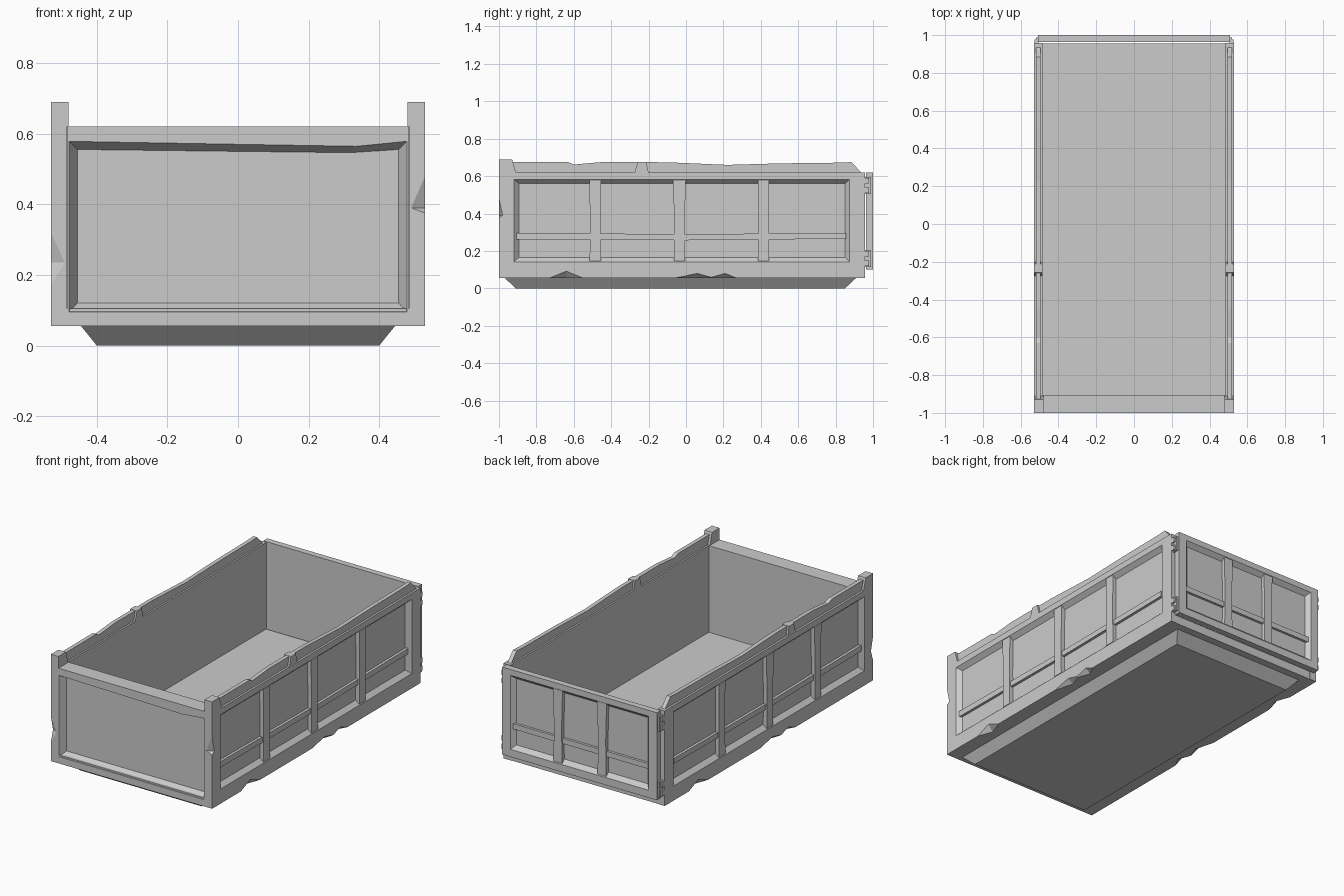
import bpy, bmesh
from mathutils import Vector

if "Cube" in bpy.data.objects:
    bpy.data.objects.remove(bpy.data.objects["Cube"])


def make(name, verts, faces):
    me = bpy.data.meshes.new(name)
    me.from_pydata([tuple(v) for v in verts], [], faces)
    bm = bmesh.new()
    bm.from_mesh(me)
    bmesh.ops.recalc_face_normals(bm, faces=bm.faces)
    bm.to_mesh(me)
    bm.free()
    ob = bpy.data.objects.new(name, me)
    bpy.context.collection.objects.link(ob)
    return ob


def loft(name, loops):
    """Solid skinned through equal-length loops, capped at both ends."""
    n = len(loops[0])
    verts = [v for lp in loops for v in lp]
    faces = [tuple(range(n)), tuple(range(len(verts) - n, len(verts)))]
    for k in range(len(loops) - 1):
        for i in range(n):
            j = (i + 1) % n
            faces.append((k * n + i, k * n + j, k * n + n + j, k * n + n + i))
    return make(name, verts, faces)


def rect(u0, u1, v0, v1, sag=0.0):
    w = u1 - u0
    return [(u0, v0), (u1, v0), (u1, v1), (u0 + .85 * w, v1 - sag),
            (u0 + .5 * w, v1 - .6 * sag), (u0, v1)]


def panel(name, to, outer, opening, inner, depth, thick):
    """Slab with a sloped-edge recess; `to` maps (u, v, depth) to world."""
    loops = [(outer, thick), (outer, 0), (opening, 0), (inner, depth)]
    return loft(name, [[to(u, v, d) for u, v in pts] for pts, d in loops])


def prism(name, pts, x0, x1):
    return loft(name, [[(x, y, z) for y, z in pts] for x in (x0, x1)])


def box(name, x0, x1, y0, y1, z0, z1):
    return prism(name, [(y0, z0), (y1, z0), (y1, z1), (y0, z1)], x0, x1)


def chip(ob, pts):
    """Knock a wedge out of an edge: convex hull of the points is subtracted."""
    bm = bmesh.new()
    for p in pts:
        bm.verts.new(p)
    bmesh.ops.convex_hull(bm, input=bm.verts)
    bmesh.ops.recalc_face_normals(bm, faces=bm.faces)
    me = bpy.data.meshes.new("chip_cutter")
    bm.to_mesh(me)
    bm.free()
    cut = bpy.data.objects.new("chip_cutter", me)
    bpy.context.collection.objects.link(cut)
    cut.hide_render = True
    mod = ob.modifiers.new("chip", 'BOOLEAN')
    mod.operation, mod.solver, mod.object = 'DIFFERENCE', 'EXACT', cut
    bpy.context.view_layer.objects.active = ob
    bpy.ops.object.modifier_apply(modifier=mod.name)
    bpy.data.objects.remove(cut)


# Tapered underside and floor
loft("underside", [[(-x, y0, z), (x, y0, z), (x, y1, z), (-x, y1, z)]
                   for x, y0, y1, z in ((.4, -.91, .85, 0), (.445, -.97, .91, .056))])
box("floor", -.487, .487, -.998, .955, .055, .105)

# Front wall with dented recess
panel("front_wall", lambda u, v, d: (u, -1 + d, v),
      rect(-.482, .482, .055, .62), rect(-.478, .478, .095, .578, .014),
      rect(-.455, .455, .12, .555, .009), .04, .095)

# Tailgate with recess, two ribs and a rail
panel("tailgate", lambda u, v, d: (u, 1 - d, v),
      rect(-.508, .508, .1, .62), rect(-.455, .455, .145, .585),
      rect(-.432, .432, .168, .562), .025, .037)
for s in (-1, 1):
    loft("tailgate_rib", [[(s * .145 + dx * w, y, z) for dx, y in
                           ((-1, .97), (1, .97), (1, .997), (-1, .997))]
                          for z, w in ((.15, .028), (.36, .025), (.583, .031))])
box("tailgate_rail", -.445, .445, .97, .99, .265, .297)

for s in (-1, 1):
    side = "right" if s > 0 else "left"

    # Side wall with recessed panel
    wall = panel(side + "_wall", lambda u, v, d: (s * (.53 - d), u, v),
                 rect(-1, .957, .055, .62), rect(-.92, .875, .142, .583),
                 rect(-.893, .85, .166, .56), .026, .046)

    # Chipped lower edge and front corner
    for y0, y1, yp, zp in ((-.73, -.55, -.64, .092), (-.06, .15, .06, .08),
                           (.12, .27, .21, .08)):
        chip(wall, [(s * .53, s * y0, .055), (s * .53, s * y1, .055),
                    (s * .53, s * yp, zp), (s * .497, s * yp, .055),
                    (s * .56, s * yp, .02)])
    z0, z1, zp = (.375, .48, .39) if s > 0 else (.17, .32, .235)
    chip(wall, [(s * .53, -1, z0), (s * .53, -1, z1), (s * .49, -1, zp),
                (s * .53, -.98, zp), (s * .56, -1.03, zp)])

    # Vertical ribs, slightly battered
    for yc, top in ((-.485, .032), (-.035, .034), (.415, .03)):
        loft(side + "_rib", [[(x * s, yc + e * w, z) for x, e in
                              ((.5, -1), (.5, 1), (.528, 1), (.528, -1))]
                             for z, w in ((.147, .03), (.36, .028), (.58, top))])

    # Horizontal rail
    prism(side + "_rail", [(-.905, .262), (0, .257), (.855, .265),
                           (.855, .297), (0, .289), (-.905, .297)],
          s * .498, s * .52)

    # Dented top board
    prism(side + "_top_board",
          [(-.95, .615), (.94, .615), (.885, .675), (.83, .672), (.5, .668),
           (.22, .66), (-.1, .674), (-.45, .675), (-.6, .662), (-.63, .675),
           (-.95, .675)], s * .494, s * .518)

    # Corner post and middle stake
    prism(side + "_post_top", [(-1, .62), (-.91, .62), (-.93, .69), (-1, .69)],
          s * .48, s * .53)
    prism(side + "_stake", [(-.275, .618), (-.2, .618), (-.212, .676), (-.258, .676)],
          s * .484, s * .529)

    # Tailgate hinges
    for zc in (.16, .55):
        box(side + "_hinge_plate", s * .505, s * .518, .95, .988, zc - .045, zc + .045)
        for dz in (-.025, .025):
            box(side + "_hinge_knuckle", s * .505, s * .528, .95, .978,
                zc + dz - .015, zc + dz + .015)
